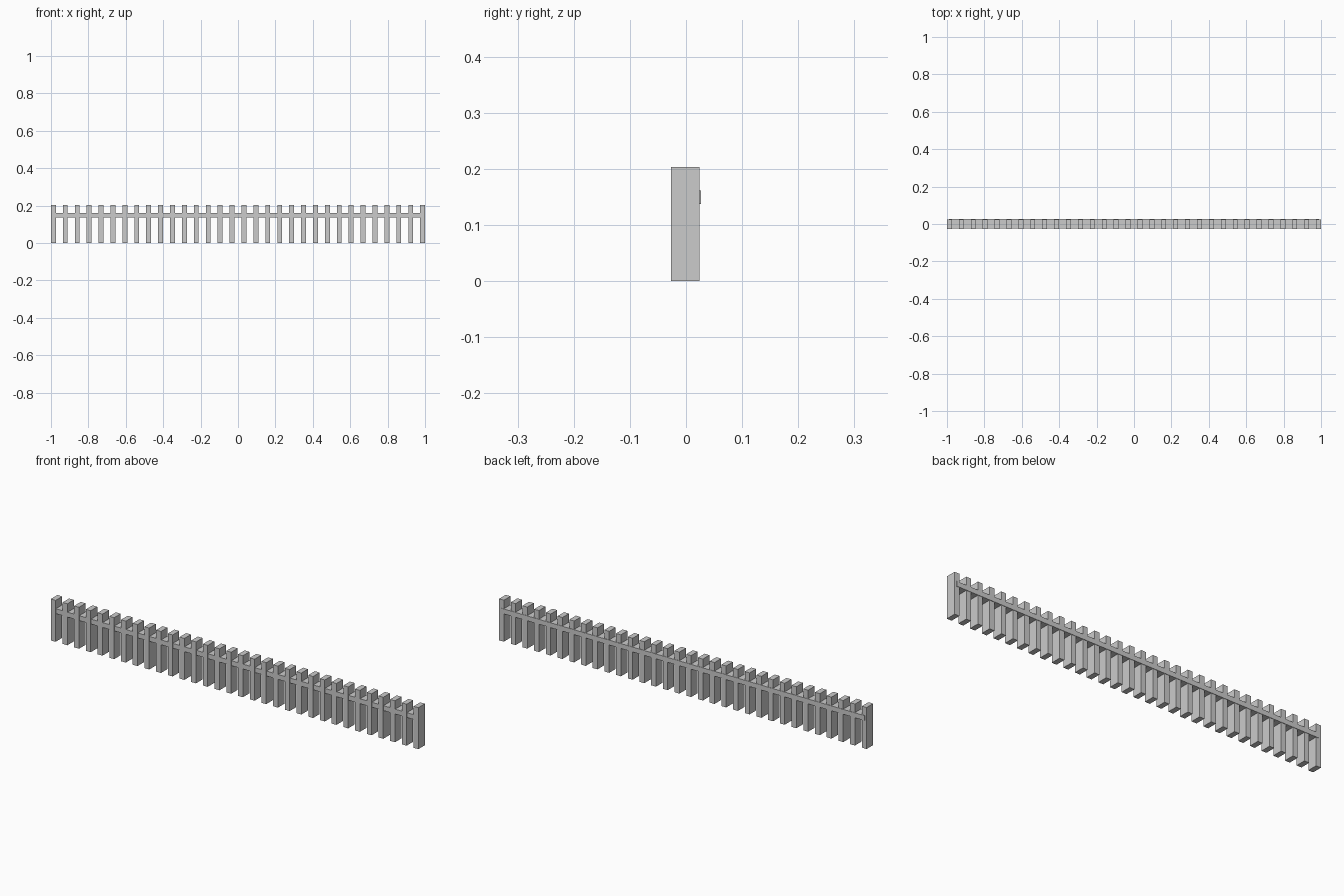
import bpy

if "Cube" in bpy.data.objects:
    bpy.data.objects.remove(bpy.data.objects["Cube"])


def box(name, x0, x1, y0, y1, z0, z1):
    bpy.ops.mesh.primitive_cube_add(
        size=1, location=((x0 + x1) / 2, (y0 + y1) / 2, (z0 + z1) / 2))
    ob = bpy.context.object
    ob.name = name
    ob.scale = (x1 - x0, y1 - y0, z1 - z0)
    bpy.ops.object.transform_apply(location=False, rotation=False, scale=True)
    return ob


COUNT = 32
WIDTH = 0.026
STEP = (2 - WIDTH) / (COUNT - 1)

# Row of upright pickets: first one is arrayed along the fence
picket = box("pickets", -1, -1 + WIDTH, -0.0265, 0.0245, 0, 0.204)
array = picket.modifiers.new("row", 'ARRAY')
array.count = COUNT
array.use_relative_offset = False
array.use_constant_offset = True
array.constant_offset_displace = (STEP, 0, 0)

# Horizontal rail running through the pickets, slightly proud at the back
box("rail", -0.99, 0.99, -0.0245, 0.0265, 0.138, 0.162)
